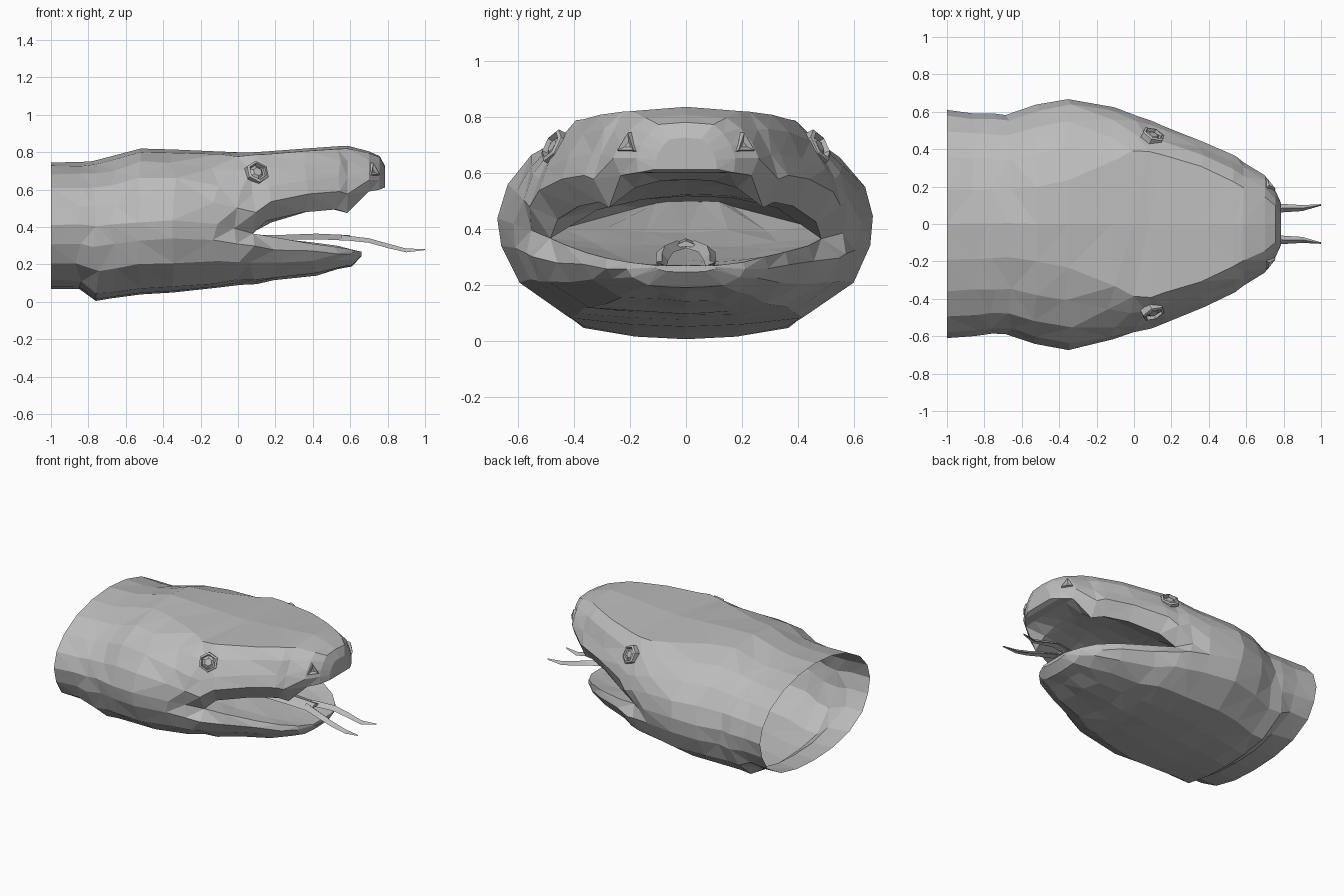
import bpy, bmesh, math, random
from mathutils import Vector

if "Cube" in bpy.data.objects:
    bpy.data.objects.remove(bpy.data.objects["Cube"])

random.seed(4)
skin = bpy.data.materials.new("grey skin")
skin.diffuse_color = (0.5, 0.5, 0.5, 1)
skin.use_nodes = True
skin.node_tree.nodes["Principled BSDF"].inputs["Base Color"].default_value = skin.diffuse_color


def finish(name, bm):
    bmesh.ops.recalc_face_normals(bm, faces=bm.faces)
    me = bpy.data.meshes.new(name)
    bm.to_mesh(me)
    bm.free()
    me.materials.append(skin)
    ob = bpy.data.objects.new(name, me)
    bpy.context.collection.objects.link(ob)
    return ob


def loft(bm, rings, closed=False, cap_start=False, cap_end=False):
    rows = [[bm.verts.new(p) for p in r] for r in rings]
    n = len(rows[0])
    for a, b in zip(rows, rows[1:]):
        for i in range(n if closed else n - 1):
            j = (i + 1) % n
            bm.faces.new((a[i], a[j], b[j], b[i]))
    if cap_start:
        bm.faces.new(rows[0])
    if cap_end:
        bm.faces.new(rows[-1])


# Half profiles (width, height fractions) from the lip to the crown or chin
TOP_REAR = [(1, 0), (.95, .31), (.81, .59), (.59, .81), (.31, .95), (0, 1)]
TOP_FRONT = [(1, 0), (1, .27), (.95, .50), (.84, .76), (.70, .96), (0, 1)]
LOW_REAR = [(1, 0), (.96, .30), (.86, .60), (.62, .85), (.32, .97), (0, 1)]
LOW_FRONT = [(1, 0), (.98, .27), (.89, .60), (.62, .92), (.30, .98), (0, 1)]


def arch(x, w, tuck, edge, peak, rear, front, f):
    """Cross-section blended from rear to front profile; tuck narrows the lip."""
    half = []
    for i, (a, b) in enumerate(zip(rear, front)):
        wy, hz = a[0] + (b[0] - a[0]) * f, a[1] + (b[1] - a[1]) * f
        half.append((x, w * (tuck if i == 0 else wy), edge + (peak - edge) * hz))
    return half + [(px, -py, pz) for px, py, pz in half[-2::-1]]


def lining(x, w, edge, rise, steps=6):
    """Gently bowed strip across the inside of the mouth."""
    return [(x, w * t, edge + rise * (1 - abs(t) ** 3))
            for t in (1 - 2 * i / steps for i in range(steps + 1))]


# x, half width, lip tuck, top, bottom, seam height, profile blend
skull = [(-1.0, .61, 1, .745, .07, .41, 0), (-.85, .595, 1, .745, .07, .41, 0),
         (-.76, .59, 1, .755, .005, .41, 0), (-.67, .585, 1, .775, .02, .41, 0),
         (-.52, .64, 1, .82, .04, .43, 0), (-.35, .67, 1, .815, .05, .44, .1),
         (-.12, .62, 1, .805, .075, .42, .6), (0, .585, .95, .80, .09, .39, .9),
         (.08, .555, .87, .80, .10, .365, 1)]
# x, half width, lip tuck, top, lip, roof rise, profile blend
upper = [(.16, .525, .88, .805, .43, .09, 1), (.36, .44, .87, .82, .485, .08, 1),
         (.53, .365, .85, .832, .49, .09, .8), (.585, .335, .82, .835, .475, .10, .7),
         (.70, .265, .88, .805, .59, .01, .6), (.757, .18, .95, .78, .60, 0, .6),
         (.787, .11, 1, .725, .612, 0, .5)]
# x, half width, lip tuck, bottom, lip, floor sag
lower = [(.20, .465, .94, .115, .345, -.025), (.40, .375, .95, .145, .315, -.025),
         (.53, .295, .95, .17, .295, -.02), (.61, .215, .95, .19, .28, -.01),
         (.66, .11, .95, .245, .268, 0)]
# throat lining, closed at the back: x, half width, edge, roof rise, floor rise
throat = [(-.45, .17, .48, .02, .02), (-.12, .44, .405, .11, -.015),
          (.08, .555 * .87, .365, .15, -.025)]

# Head: outer skin, jaws and mouth lining welded together
bm = bmesh.new()
loft(bm, [arch(x, w, k, s, t, TOP_REAR, TOP_FRONT, f) for x, w, k, t, b, s, f in skull] +
     [arch(x, w, k, l, t, TOP_REAR, TOP_FRONT, f) for x, w, k, t, l, r, f in upper],
     cap_end=True)
loft(bm, [arch(x, w, k, s, b, LOW_REAR, LOW_FRONT, min(1, (x + 1) * 3))
          for x, w, k, t, b, s, f in skull] +
     [arch(x, w, k, l, b, LOW_REAR, LOW_FRONT, 1) for x, w, k, b, l, r in lower], cap_end=True)
loft(bm, [lining(x, w, e, r) for x, w, e, r, f in throat] +
     [lining(x, w * k, l, r) for x, w, k, t, l, r, f in upper])
loft(bm, [lining(x, w, e, f) for x, w, e, r, f in throat] +
     [lining(x, w * k, l, r) for x, w, k, b, l, r in lower])
bmesh.ops.remove_doubles(bm, verts=bm.verts, dist=.002)
for v in bm.verts:  # slight irregularity for the hand-faceted look
    if -.9 < v.co.x < .55 and .09 < v.co.z < .79:
        v.co += Vector((random.uniform(-.02, .02), random.uniform(-.005, .005),
                        random.uniform(-.006, .006)))
bmesh.ops.triangulate(bm, faces=bm.faces)
finish("snake_head", bm)


def facing_rings(c, out, sides, spec):
    """Concentric rings (radius, height) on a disc at c that faces out."""
    out = out.normalized()
    u = Vector((0, 0, 1)).cross(out).normalized()
    v = out.cross(u)
    angles = [math.pi / 2 + k * math.tau / sides for k in range(sides)]
    return [[c + out * h + r * (u * math.cos(a) + v * math.sin(a)) for a in angles]
            for r, h in spec]


# Eyes: six-sided raised rim around a low faceted eyeball
def eye(name, side):
    bm = bmesh.new()
    loft(bm, facing_rings(Vector((.10, .468 * side, .69)), Vector((.35, .80 * side, .45)), 6,
                          [(.066, -.02), (.064, .016), (.05, .022), (.045, -.002), (.025, .014)]),
         closed=True, cap_end=True)
    finish(name, bm)


# Nostrils: small three-sided pits on the snout
def nostril(name, side):
    bm = bmesh.new()
    loft(bm, facing_rings(Vector((.727, .21 * side, .70)), Vector((.75, .6 * side, .2)), 3,
                          [(.05, -.02), (.042, .006), (.012, -.006)]),
         closed=True, cap_end=True)
    finish(name, bm)


# Tongue: flat body with two prongs
def blade(x, y, z, w, h):
    return [(x, y - w, z - h), (x, y, z + h), (x, y + w, z - h), (x, y, z - h * .4)]


bm = bmesh.new()
loft(bm, [blade(*p) for p in ((.0, 0, .35, .05, .012), (.2, 0, .345, .07, .012),
                              (.42, 0, .35, .075, .015), (.6, 0, .342, .07, .015))],
     closed=True, cap_start=True, cap_end=True)
finish("tongue_body", bm)

for label, side in (("left", 1), ("right", -1)):
    eye(label + "_eye", side)
    nostril(label + "_nostril", side)
    bm = bmesh.new()
    loft(bm, [blade(x, y * side, z, w, h) for x, y, z, w, h in
              ((.55, .03, .345, .035, .013), (.7, .075, .328, .03, .012),
               (.8, .085, .30, .022, .012), (.9, .085, .275, .016, .01),
               (1.0, .102, .28, .004, .003))], closed=True, cap_start=True, cap_end=True)
    finish(label + "_tongue_prong", bm)
